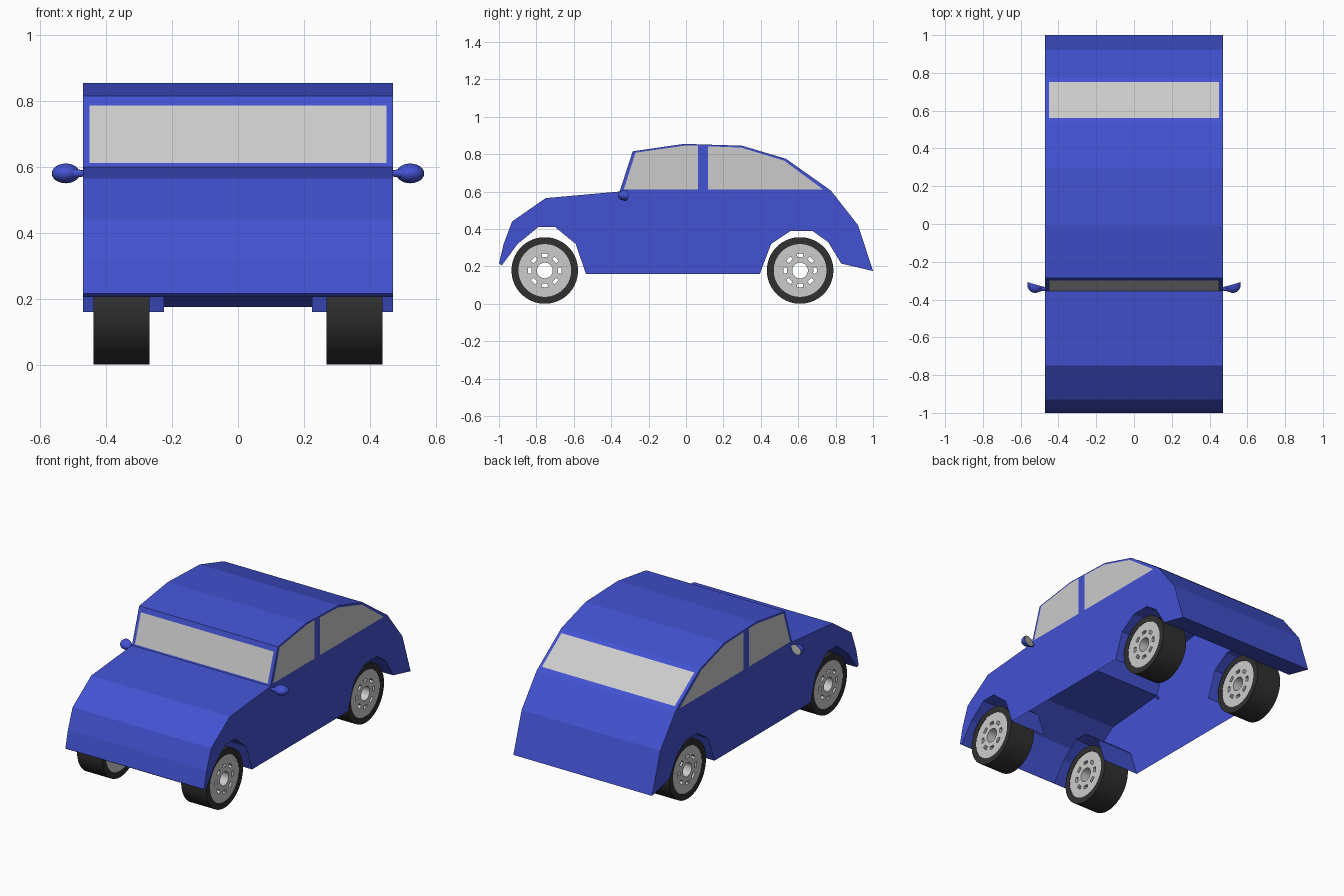
import bpy, bmesh, math
from mathutils import Vector, Matrix

if "Cube" in bpy.data.objects:
    bpy.data.objects.remove(bpy.data.objects["Cube"])


def material(name, rgb):
    m = bpy.data.materials.new(name)
    m.diffuse_color = (*rgb, 1)
    m.use_nodes = True
    m.node_tree.nodes["Principled BSDF"].inputs["Base Color"].default_value = m.diffuse_color
    return m


BLUE = material("blue_paint", (0.055, 0.085, 0.64))
RUBBER = material("rubber", (0.03, 0.03, 0.03))


def finish(bm, name, mat=None, smooth=False):
    bmesh.ops.recalc_face_normals(bm, faces=bm.faces[:])
    me = bpy.data.meshes.new(name)
    bm.to_mesh(me)
    bm.free()
    ob = bpy.data.objects.new(name, me)
    bpy.context.collection.objects.link(ob)
    if mat:
        me.materials.append(mat)
    if smooth:
        bpy.ops.object.select_all(action='DESELECT')
        ob.select_set(True)
        bpy.context.view_layer.objects.active = ob
        bpy.ops.object.shade_smooth_by_angle(angle=math.radians(35))
    return ob


# Body: open-bottomed shell from the side outline (y, z)
HW = 0.47
skin = [(-0.985, 0.205), (-1.0, 0.215), (-0.975, 0.32), (-0.93, 0.44), (-0.75, 0.565),
        (-0.355, 0.60), (-0.285, 0.815), (-0.01, 0.855), (0.30, 0.845), (0.535, 0.775),
        (0.775, 0.605), (0.92, 0.42), (1.0, 0.175), (0.83, 0.215)]
rear_arch = [(0.76, 0.33), (0.675, 0.39), (0.56, 0.39), (0.455, 0.32), (0.395, 0.16)]
front_arch = [(-0.535, 0.16), (-0.59, 0.32), (-0.70, 0.41), (-0.79, 0.41), (-0.90, 0.32)]
outline = skin + rear_arch + front_arch
n = len(outline)
bm = bmesh.new()
sides = {}
for s in (1, -1):
    sides[s] = [bm.verts.new((s * HW, y, z)) for y, z in outline]
    bm.faces.new(sides[s])
for i in range(len(skin) - 1):
    bm.faces.new((sides[1][i], sides[1][i + 1], sides[-1][i + 1], sides[-1][i]))
# wheel arch liners reach part way inward
first = len(skin)
for s in (1, -1):
    for lo, hi in ((first - 1, first + 4), (first + 5, n)):
        inner = {i: bm.verts.new((s * 0.225, *outline[i % n])) for i in range(lo, hi + 1)}
        for i in range(lo, hi):
            bm.faces.new((sides[s][i], sides[s][(i + 1) % n], inner[i + 1], inner[i]))
finish(bm, "body_shell", BLUE)


# Windows: panes laid just outside the shell
def pane(name, pts):
    b = bmesh.new()
    b.faces.new([b.verts.new(p) for p in pts])
    finish(b, name)


front_side = [(-0.333, 0.61), (-0.27, 0.808), (-0.01, 0.845), (0.065, 0.845), (0.065, 0.61)]
rear_side = [(0.118, 0.61), (0.118, 0.842), (0.295, 0.835), (0.525, 0.765), (0.735, 0.61)]
for s, side in ((1, "right"), (-1, "left")):
    for nm, pts in (("front", front_side), ("rear", rear_side)):
        pane(f"{nm}_window_{side}", [(s * (HW + 0.002), y, z) for y, z in pts])


def cross_pane(name, low, high):
    pane(name, [(-0.45, *low), (0.45, *low), (0.45, *high), (-0.45, *high)])


cross_pane("windshield", (-0.355, 0.611), (-0.298, 0.786))
cross_pane("rear_window", (0.752, 0.625), (0.562, 0.759))


# Wheels: concentric rings extruded through the width
def ring_solid(name, radii, centre, width, mat=None, slots=False, segs=48):
    b = bmesh.new()
    rows = [[b.verts.new((-width / 2, r * math.cos(a), r * math.sin(a)))
             for a in [2 * math.pi * (k - 0.5) / segs for k in range(segs)]] for r in radii]
    for j in range(len(radii) - 1):
        for k in range(segs):
            if slots and j == 1 and (k + 1) % 6 < 3:
                continue
            m = (k + 1) % segs
            b.faces.new((rows[j][k], rows[j][m], rows[j + 1][m], rows[j + 1][k]))
    ext = bmesh.ops.extrude_face_region(b, geom=b.faces[:], use_keep_orig=True)
    bmesh.ops.translate(b, vec=(width, 0, 0),
                        verts=[v for v in ext["geom"] if isinstance(v, bmesh.types.BMVert)])
    bmesh.ops.translate(b, vec=centre, verts=b.verts[:])
    finish(b, name, mat, True)


for s, side in ((1, "right"), (-1, "left")):
    for y, end in ((-0.755, "front"), (0.61, "rear")):
        c = Vector((s * 0.353, y, 0.178))
        ring_solid(f"{end}_tyre_{side}", (0.141, 0.178), c, 0.17, RUBBER)
        ring_solid(f"{end}_wheel_{side}", (0.042, 0.071, 0.090, 0.141), c, 0.166, slots=True)


# Mirrors: half-egg housing, flat glass and a thin stem
for s, side in ((1, "right"), (-1, "left")):
    place = Matrix.Translation((s * 0.522, -0.32, 0.58)) @ Matrix.Rotation(s * 0.28, 4, 'Z')
    bm = bmesh.new()
    bmesh.ops.create_uvsphere(bm, u_segments=24, v_segments=12, radius=1)
    bmesh.ops.bisect_plane(bm, geom=bm.verts[:] + bm.edges[:] + bm.faces[:], dist=1e-4,
                           plane_co=(0, 0, 0), plane_no=(0, 1, 0), clear_outer=True)
    bmesh.ops.transform(bm, verts=bm.verts[:],
                        matrix=place @ Matrix.Diagonal((0.043, 0.045, 0.03, 1)))
    finish(bm, f"mirror_housing_{side}", BLUE, True)

    bm = bmesh.new()
    bmesh.ops.create_circle(bm, cap_ends=True, segments=24, radius=1)
    bmesh.ops.transform(bm, verts=bm.verts[:],
                        matrix=place @ Matrix.Diagonal((0.042, 1, 0.029, 1))
                        @ Matrix.Rotation(math.pi / 2, 4, 'X'))
    finish(bm, f"mirror_glass_{side}")

    bm = bmesh.new()
    bmesh.ops.create_cone(bm, cap_ends=True, segments=12, radius1=0.008, radius2=0.015, depth=0.045)
    bmesh.ops.transform(bm, verts=bm.verts[:],
                        matrix=Matrix.Translation((s * 0.482, -0.343, 0.58))
                        @ Matrix.Rotation(s * math.pi / 2, 4, 'Y'))
    finish(bm, f"mirror_stem_{side}", BLUE, True)
